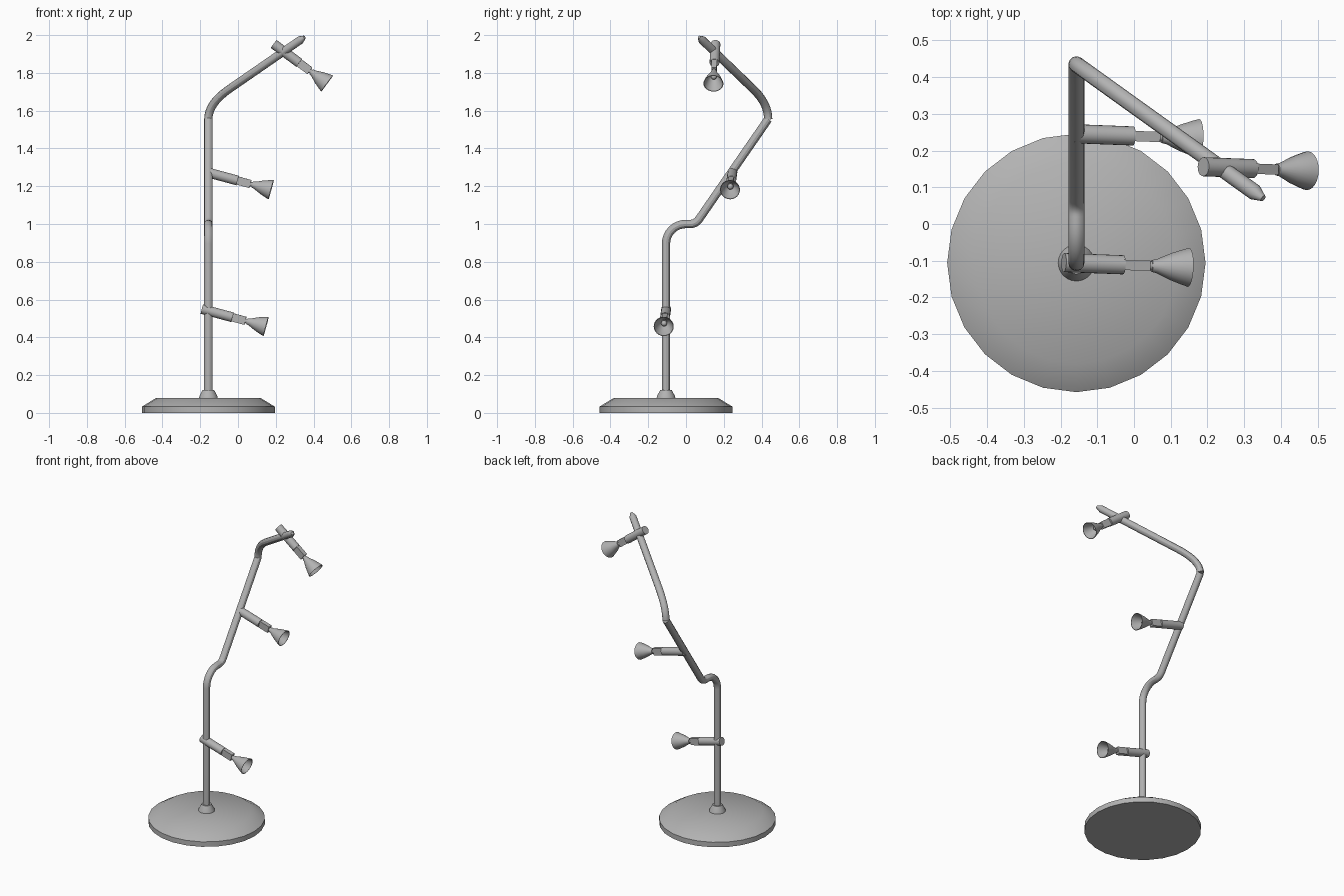
import bpy, bmesh, math
from mathutils import Matrix, Vector

if "Cube" in bpy.data.objects:
    bpy.data.objects.remove(bpy.data.objects["Cube"])

grey = bpy.data.materials.new("grey metal")
grey.use_nodes = True
grey.diffuse_color = (0.45, 0.45, 0.45, 1)
grey.node_tree.nodes["Principled BSDF"].inputs["Base Color"].default_value = grey.diffuse_color


def smooth(obj, angle=35):
    bpy.ops.object.select_all(action="DESELECT")
    obj.select_set(True)
    bpy.context.view_layer.objects.active = obj
    bpy.ops.object.shade_smooth_by_angle(angle=math.radians(angle))


def add_object(name, bm, matrix):
    bmesh.ops.recalc_face_normals(bm, faces=bm.faces)
    mesh = bpy.data.meshes.new(name)
    bm.to_mesh(mesh)
    bm.free()
    mesh.materials.append(grey)
    obj = bpy.data.objects.new(name, mesh)
    bpy.context.collection.objects.link(obj)
    obj.matrix_world = matrix
    smooth(obj)
    return obj


def lathe(name, profile, matrix, sides=24):
    """Turn a (radius, height) profile about the local z axis."""
    bm = bmesh.new()
    verts = [bm.verts.new((r, 0, h)) for r, h in profile]
    edges = [bm.edges.new(pair) for pair in zip(verts, verts[1:])]
    bmesh.ops.spin(bm, geom=verts + edges, cent=(0, 0, 0), axis=(0, 0, 1),
                   angle=math.tau, steps=sides, use_merge=False)
    bmesh.ops.remove_doubles(bm, verts=bm.verts, dist=0.0001)
    return add_object(name, bm, matrix)


def block(name, size, centre, matrix):
    bm = bmesh.new()
    bmesh.ops.create_cube(bm, size=1, matrix=Matrix.Translation(centre) @ Matrix.Diagonal((*size, 1)))
    return add_object(name, bm, matrix)


def bend(start, corner, end, steps=8):
    """Rounded corner between two straight runs."""
    a, b, c = Vector(start), Vector(corner), Vector(end)
    return [a * (1 - t) ** 2 + b * 2 * t * (1 - t) + c * t * t
            for t in (i / steps for i in range(steps + 1))]


def tube(name, points, radius, tip=1.0):
    curve = bpy.data.curves.new(name, "CURVE")
    curve.dimensions = "3D"
    curve.bevel_depth = radius
    curve.bevel_resolution = 4
    curve.use_fill_caps = True
    spline = curve.splines.new("POLY")
    spline.points.add(len(points) - 1)
    for point, co in zip(spline.points, points):
        point.co = (*co, 1)
    spline.points[-1].radius = tip
    curve.materials.append(grey)
    obj = bpy.data.objects.new(name, curve)
    bpy.context.collection.objects.link(obj)
    bpy.ops.object.select_all(action="DESELECT")
    obj.select_set(True)
    bpy.context.view_layer.objects.active = obj
    bpy.ops.object.convert(target="MESH")
    smooth(bpy.context.object, 30)


PX, PY, R = -0.157, -0.106, 0.022
stand = Matrix.Translation((PX, PY, 0))

# Heavy round foot and the collar that holds the pole
lathe("base", [(0, 0), (0.352, 0), (0.352, 0.033), (0.275, 0.08), (0, 0.08)], stand)
lathe("pole_collar", [(0.05, 0.078), (0.047, 0.09), (0.03, 0.122), (0, 0.122)], stand)

# Lower pole: upright, shoulder bend, then a sloping run
knee = Vector((PX, 0.435, 1.555))
lower = [Vector((PX, PY, 0.09))]
quarter = [math.pi / 2 * i / 8 for i in range(9)]
lower += [Vector((PX, PY + 0.105 * (1 - math.cos(a)), 0.895 + 0.105 * math.sin(a))) for a in quarter]
lower += bend((PX, 0.02, 1.0), (PX, 0.05, 0.999), (PX, 0.07, 1.027), 6)
tube("lower_pole", lower + [knee], R)

# Upper pole: curves over towards the front left and ends in a blunt tip
bend_end = Vector((-0.05, 0.358, 1.712))
run = Vector((1, -0.717, 0.69))
upper = bend(knee, knee + Vector((0, 0, 0.082)), bend_end)
tube("upper_pole", upper + [bend_end + run * 0.38, bend_end + run * 0.402], R, 0.4)

# Lamp profiles as (radius, distance along the lamp)
SHADE = [(0, 0.248), (0.016, 0.248), (0.019, 0.262), (0.036, 0.3), (0.048, 0.335), (0.053, 0.352),
         (0.05, 0.352), (0.044, 0.333), (0.032, 0.3), (0.015, 0.27), (0, 0.27)]
BULB = [(0.016 * math.sin(math.pi * i / 8), 0.289 - 0.018 * math.cos(math.pi * i / 8)) for i in range(9)]


def lamp(prefix, start, tilt):
    """Spot lamp: local z is the beam direction, tilted downward."""
    aim = (Matrix.Translation(start) @ Matrix.Rotation(math.radians(-2.2), 4, "Z")
           @ Matrix.Rotation(math.radians(90 + tilt), 4, "Y"))
    lathe(prefix + "_lamp_arm", [(0, 0), (0.026, 0), (0.026, 0.168), (0, 0.168)], aim, 20)
    block(prefix + "_lamp_hinge", (0.044, 0.028, 0.075), (0, 0, 0.201), aim)
    lathe(prefix + "_lamp_neck", [(0, 0.23), (0.012, 0.23), (0.012, 0.255), (0, 0.255)], aim, 16)
    lathe(prefix + "_lamp_shade", SHADE, aim)
    lathe(prefix + "_lamp_bulb", BULB, aim, 16)


lamp("lower", (-0.191, -0.105, 0.55), 15.2)
lamp("middle", (-0.164, 0.246, 1.274), 15.2)
lamp("upper", (0.189, 0.156, 1.953), 36.5)
